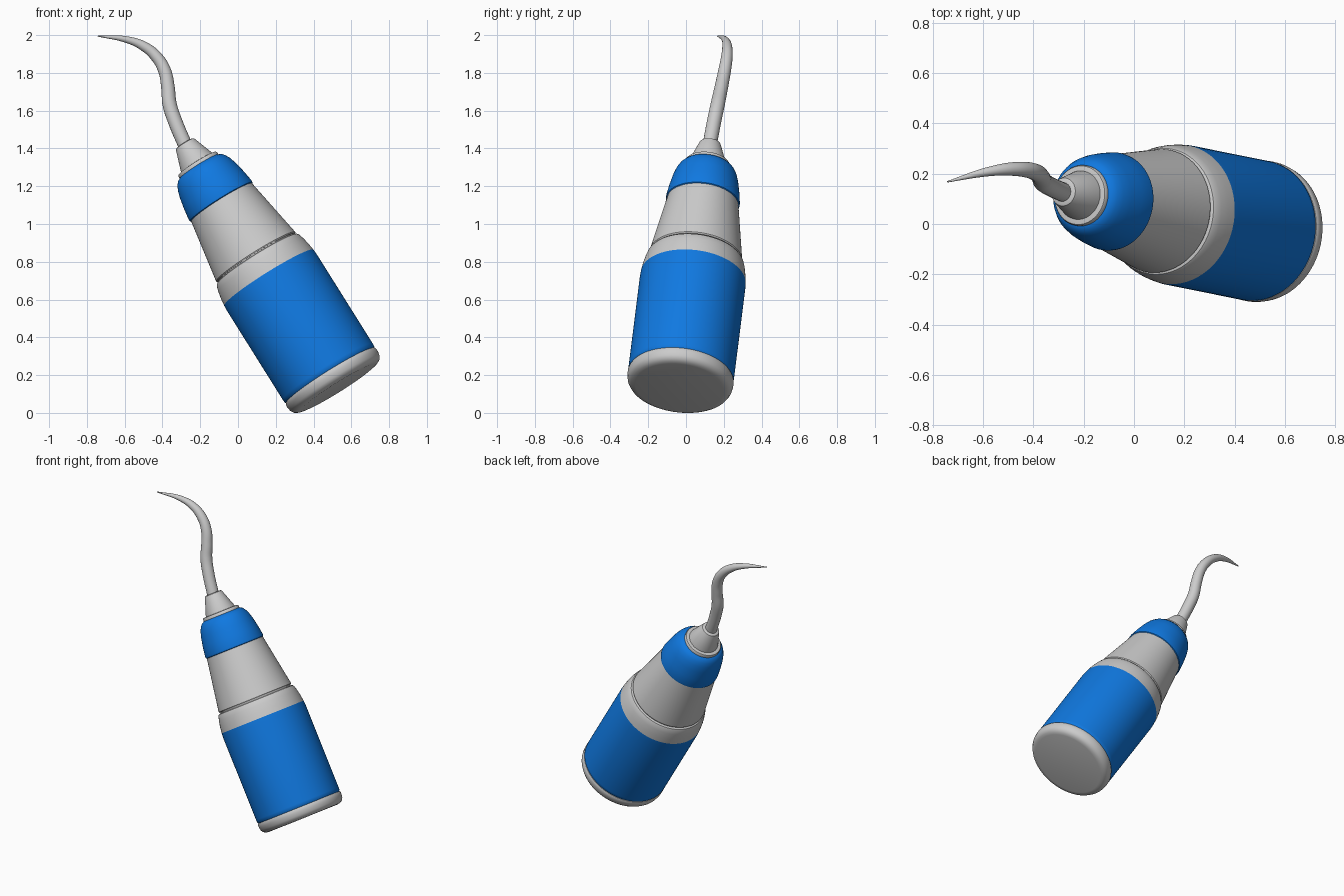
import bpy, math
from mathutils import Vector

if "Cube" in bpy.data.objects:
    bpy.data.objects.remove(bpy.data.objects["Cube"])

BASE = Vector((0.528, -0.035, 0.134))          # centre of the handle's bottom face
AXIS = Vector((-0.812, 0.163, 1.295)).normalized()
ROT = AXIS.to_track_quat('Z', 'Y')
SEG = 96

blue = bpy.data.materials.new("blue")
blue.diffuse_color = (0.005, 0.19, 0.75, 1)
blue.use_nodes = True
blue.node_tree.nodes["Principled BSDF"].inputs["Base Color"].default_value = blue.diffuse_color


def lathe(name, profile, mat=None):
    """Closed solid of revolution around the handle axis from (radius, height) points."""
    verts, faces = [], []
    for r, h in profile:
        for i in range(SEG):
            a = 2 * math.pi * i / SEG
            verts.append((r * math.cos(a), r * math.sin(a), h))
    for k in range(len(profile) - 1):
        for i in range(SEG):
            j = (i + 1) % SEG
            faces.append((k * SEG + i, k * SEG + j, (k + 1) * SEG + j, (k + 1) * SEG + i))
    faces.append(tuple(reversed(range(SEG))))
    top = (len(profile) - 1) * SEG
    faces.append(tuple(range(top, top + SEG)))
    me = bpy.data.meshes.new(name)
    me.from_pydata(verts, [], faces)
    ob = bpy.data.objects.new(name, me)
    bpy.context.collection.objects.link(ob)
    ob.location = BASE
    ob.rotation_mode = 'QUATERNION'
    ob.rotation_quaternion = ROT
    if mat:
        me.materials.append(mat)
    bpy.ops.object.select_all(action='DESELECT')
    ob.select_set(True)
    bpy.context.view_layer.objects.active = ob
    bpy.ops.object.shade_smooth_by_angle(angle=math.radians(35))
    return ob


# rounded bottom cap
lathe("end_cap", [(0.235, 0), (0.252, 0.003), (0.268, 0.012), (0.278, 0.028),
                  (0.282, 0.05), (0.282, 0.066), (0.278, 0.074)])
# main grip
lathe("lower_grip", [(0.274, 0.074), (0.280, 0.082), (0.281, 0.10), (0.281, 0.66),
                     (0.279, 0.69)], blue)
# shoulder ring, then a narrow groove
lathe("shoulder_ring", [(0.279, 0.69), (0.274, 0.73), (0.266, 0.77), (0.258, 0.797),
                        (0.252, 0.806), (0.244, 0.809)])
lathe("groove_core", [(0.238, 0.80), (0.238, 0.825)])
# tapered neck
lathe("neck", [(0.243, 0.815), (0.247, 0.822), (0.190, 1.165)])
# blue nose
lathe("nose_grip", [(0.190, 1.163), (0.195, 1.167), (0.196, 1.18), (0.187, 1.24),
                    (0.175, 1.30), (0.163, 1.34), (0.150, 1.365), (0.137, 1.38),
                    (0.120, 1.389)], blue)
# collar and cone holding the wire
lathe("collar", [(0.121, 1.385), (0.121, 1.402), (0.117, 1.408), (0.104, 1.410)])
lathe("tip_cone", [(0.098, 1.40), (0.096, 1.418), (0.060, 1.522), (0.056, 1.531),
                   (0.048, 1.535)])

# curved, tapering pick
path = [((-0.272, 0.122, 1.40), 0.038), ((-0.333, 0.149, 1.544), 0.038),
        ((-0.362, 0.168, 1.634), 0.038), ((-0.371, 0.187, 1.724), 0.036),
        ((-0.388, 0.204, 1.81), 0.034), ((-0.430, 0.216, 1.883), 0.031),
        ((-0.497, 0.218, 1.94), 0.026), ((-0.585, 0.207, 1.975), 0.018),
        ((-0.742, 0.168, 1.995), 0.003)]
cu = bpy.data.curves.new("curved_pick", 'CURVE')
cu.dimensions = '3D'
cu.bevel_depth = 1.0
cu.bevel_resolution = 8
cu.resolution_u = 12
cu.use_fill_caps = True
sp = cu.splines.new('BEZIER')
sp.bezier_points.add(len(path) - 1)
for bp, (co, r) in zip(sp.bezier_points, path):
    bp.co = co
    bp.radius = r
    bp.handle_left_type = bp.handle_right_type = 'AUTO'
sp.use_smooth = True
bpy.context.collection.objects.link(bpy.data.objects.new("curved_pick", cu))
